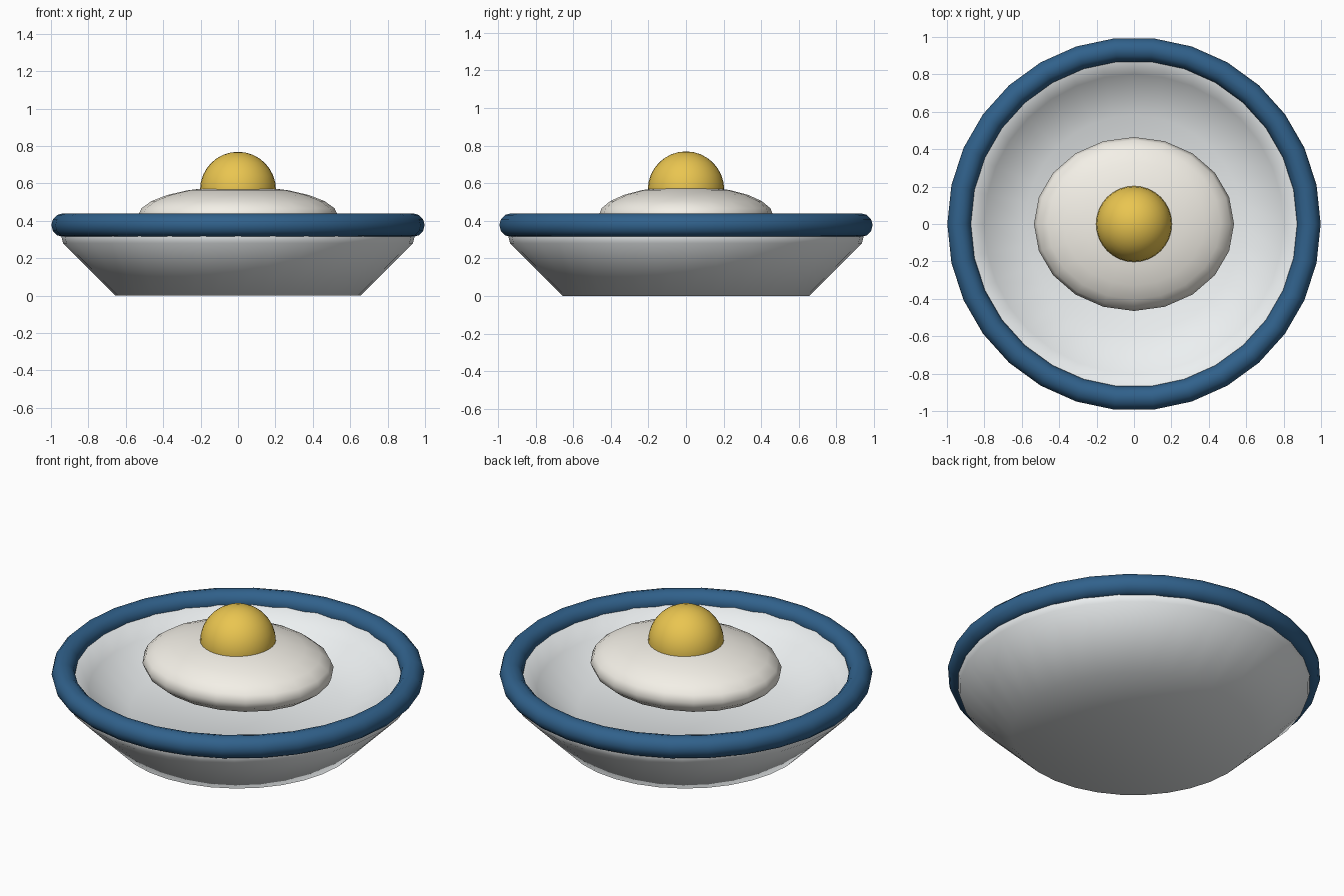
import bpy, bmesh, math

if "Cube" in bpy.data.objects:
    bpy.data.objects.remove(bpy.data.objects["Cube"])


def finish(ob, name, color=None):
    ob.name = name
    for p in ob.data.polygons:
        p.use_smooth = True
    if color:
        m = bpy.data.materials.new(name + "_color")
        m.diffuse_color = (*color, 1)
        m.use_nodes = True
        m.node_tree.nodes["Principled BSDF"].inputs["Base Color"].default_value = m.diffuse_color
        ob.data.materials.append(m)
    return ob


def lathe(name, profile, steps, color):
    # spin an (r, z) profile around the z axis
    bm = bmesh.new()
    vs = [bm.verts.new((r, 0, z)) for r, z in profile]
    es = [bm.edges.new(pair) for pair in zip(vs, vs[1:])]
    bmesh.ops.spin(bm, geom=vs + es, cent=(0, 0, 0), axis=(0, 0, 1),
                   angle=math.tau, steps=steps, use_merge=False)
    bmesh.ops.remove_doubles(bm, verts=bm.verts, dist=1e-4)
    bmesh.ops.recalc_face_normals(bm, faces=bm.faces)
    me = bpy.data.meshes.new(name)
    bm.to_mesh(me)
    bm.free()
    ob = bpy.data.objects.new(name, me)
    bpy.context.collection.objects.link(ob)
    return finish(ob, name, color)


def ball(name, z, size, segments, rings, color):
    bpy.ops.mesh.primitive_uv_sphere_add(segments=segments, ring_count=rings,
                                         radius=1, location=(0, 0, z))
    ob = bpy.context.object
    ob.scale = size
    bpy.ops.object.transform_apply(location=False, rotation=False, scale=True)
    return finish(ob, name, color)


# thick-walled bowl with a slightly hollow base
lathe("bowl", [(0, 0.09), (0.655, 0), (0.935, 0.28), (0.955, 0.36),
               (0.88, 0.38), (0.80, 0.29), (0.58, 0.17), (0, 0.16)], 32,
      (0.84, 0.87, 0.88))

# rounded blue rim
bpy.ops.mesh.primitive_torus_add(major_segments=30, minor_segments=12,
                                 major_radius=0.935, minor_radius=0.063,
                                 location=(0, 0, 0.377))
finish(bpy.context.object, "rim", (0.03, 0.12, 0.26))

# oval egg white with a round yolk
ball("egg_white", 0.425, (0.535, 0.465, 0.16), 20, 12, (0.90, 0.87, 0.80))
ball("yolk", 0.566, (0.203, 0.203, 0.203), 32, 16, (0.82, 0.56, 0.08))
